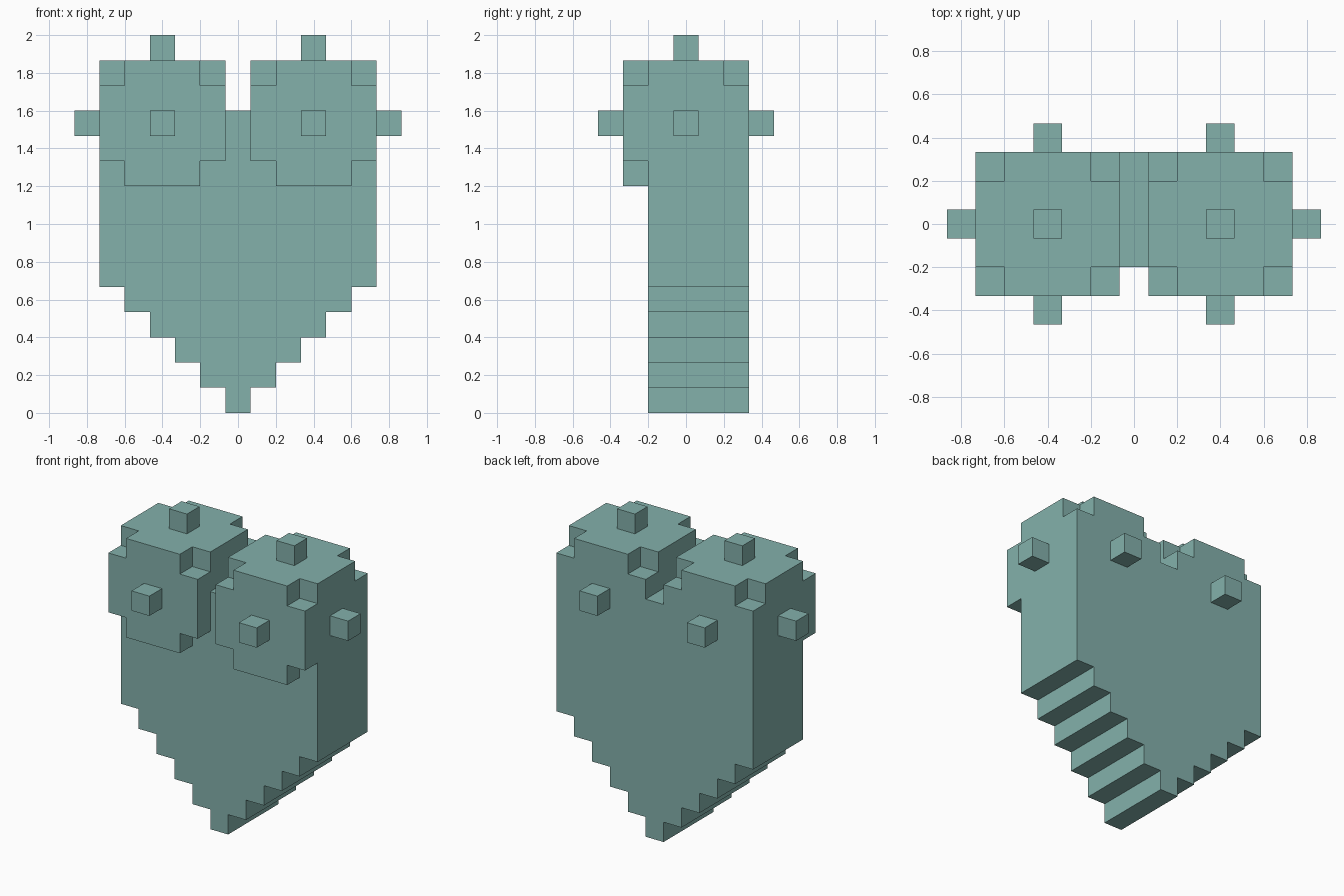
import bpy, bmesh, math
from itertools import product
from mathutils import Vector

if "Cube" in bpy.data.objects:
    bpy.data.objects.remove(bpy.data.objects["Cube"])

U = 2 / 15  # edge length of one block


def ball(cx, cy, cz, r=3):
    """Block ball: rounded cube with a single nub on each of its six sides."""
    span = range(-r, r + 1)
    return {(cx + x, cy + y, cz + z) for x, y, z in product(span, repeat=3)
            if x * x + y * y + z * z <= r * r}


def block_object(name, cells, color):
    """Skin a set of blocks with only its exposed faces, merged into flat panels."""
    bm = bmesh.new()
    verts = {}

    def vert(p):
        key = tuple(round(2 * c) for c in p)
        if key not in verts:
            verts[key] = bm.verts.new((p[0] * U, p[1] * U, (p[2] + 0.5) * U))
        return verts[key]

    for cell in sorted(cells):
        for axis, sign in product(range(3), (-1, 1)):
            step = list(cell)
            step[axis] += sign
            if tuple(step) in cells:
                continue
            corners = []
            for a, b in ((-1, -1), (1, -1), (1, 1), (-1, 1)):
                p = Vector(cell)
                p[axis] += sign / 2
                p[(axis + 1) % 3] += a / 2
                p[(axis + 2) % 3] += b / 2
                corners.append(vert(p))
            bm.faces.new(corners if sign > 0 else corners[::-1])

    bmesh.ops.dissolve_limit(bm, angle_limit=math.radians(1),
                             verts=bm.verts[:], edges=bm.edges[:])
    mesh = bpy.data.meshes.new(name)
    bm.to_mesh(mesh)
    bm.free()
    mat = bpy.data.materials.new("teal")
    mat.diffuse_color = (*color, 1)
    mat.use_nodes = True
    mat.node_tree.nodes["Principled BSDF"].inputs["Base Color"].default_value = mat.diffuse_color
    mesh.materials.append(mat)
    obj = bpy.data.objects.new(name, mesh)
    bpy.context.collection.objects.link(obj)
    return obj


# Body: slab four blocks deep with a stepped point at the bottom
body = {(x, y, z) for z in range(12) for y in range(-1, 3)
        for x in range(-min(z, 5), min(z, 5) + 1)}

# Lobes: a mirrored pair of block balls, fused into the top of the body
lobes = ball(-3, 0, 11) | ball(3, 0, 11)

block_object("block_heart", body | lobes, (0.23, 0.44, 0.41))
